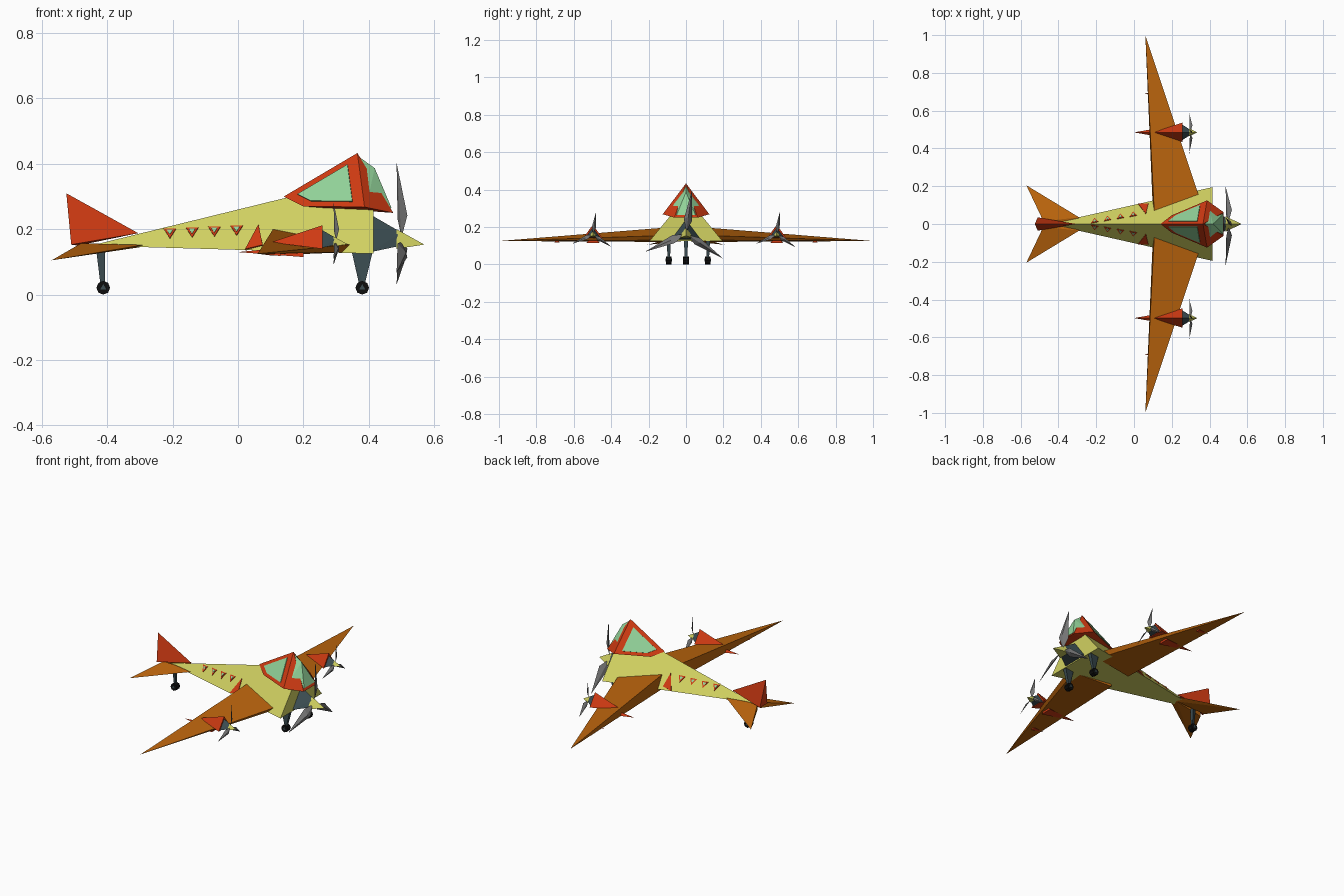
import bpy, bmesh, math
from mathutils import Vector, Matrix

if "Cube" in bpy.data.objects:
    bpy.data.objects.remove(bpy.data.objects["Cube"], do_unlink=True)


def material(name, r, g, b):
    m = bpy.data.materials.new(name)
    m.use_nodes = True
    m.diffuse_color = (r, g, b, 1)
    bsdf = m.node_tree.nodes["Principled BSDF"]
    bsdf.inputs["Base Color"].default_value = (r, g, b, 1)
    bsdf.inputs["Roughness"].default_value = 0.8
    return m


YELLOW = material("pale yellow", 0.64, 0.64, 0.12)
RED = material("red", 0.62, 0.042, 0.006)
ORANGE = material("burnt orange", 0.5, 0.13, 0.004)
GLASS = material("mint glass", 0.29, 0.65, 0.32)
SLATE = material("dark slate", 0.045, 0.075, 0.085)
GREY = material("blade grey", 0.18, 0.18, 0.18)
BLACK = material("tyre black", 0.004, 0.004, 0.004)


def finish(name, bm, mat):
    bmesh.ops.recalc_face_normals(bm, faces=bm.faces)
    me = bpy.data.meshes.new(name)
    bm.to_mesh(me)
    bm.free()
    me.materials.append(mat)
    ob = bpy.data.objects.new(name, me)
    bpy.context.collection.objects.link(ob)
    return ob


def hull(name, pts, mat):
    """Faceted solid around a few corner points."""
    bm = bmesh.new()
    for p in pts:
        bm.verts.new(p)
    res = bmesh.ops.convex_hull(bm, input=bm.verts)
    loose = [v for v in res["geom_interior"] if isinstance(v, bmesh.types.BMVert)]
    bmesh.ops.delete(bm, geom=loose, context="VERTS")
    return finish(name, bm, mat)


def plate(name, pts, shrink, depth, mat):
    """Thin plate lying on a flat face, shrunk towards the face centre."""
    pts = [Vector(p) for p in pts]
    c = sum(pts, Vector()) / len(pts)
    n = (pts[1] - pts[0]).cross(pts[2] - pts[0]).normalized() * depth
    q = [c + (p - c) * shrink for p in pts]
    return hull(name, [p + n for p in q] + [p - n for p in q], mat)


def tri(x, y, half, low, high):
    """Upright triangular section across the x axis."""
    return [(x, y - half, low), (x, y + half, low), (x, y, high)]


# Fuselage: long triangular pyramid, tip at the tail
TAIL = Vector((-0.45, 0, 0.15))
hull("fuselage", [TAIL] + tri(0.415, 0, 0.195, 0.125, 0.362), YELLOW)


def skin(x, z, s):
    """Point on the sloping fuselage side."""
    top = TAIL.z + 0.245 * (x - TAIL.x)
    return (x, s * 0.823 * (top - z), z)


for s, side in ((1, "left"), (-1, "right")):
    # Cabin windows and rear door
    for i in range(4):
        x, z = -0.208 + 0.068 * i, 0.189 + 0.003 * i
        corners = [skin(x - 0.019, z + 0.012, s), skin(x + 0.019, z + 0.012, s),
                   skin(x, z - 0.018, s)]
        plate(f"{side}_window_frame_{i}", corners, 1, 0.003, RED)
        plate(f"{side}_window_glass_{i}", corners, 0.5, 0.0045, GLASS)
    door = [skin(0.022, 0.137, s), skin(0.076, 0.15, s), skin(0.063, 0.213, s)]
    plate(f"{side}_door", door, 1, 0.004, RED)

    # Wing: wedge with a tall trailing edge
    hull(f"{side}_wing", [(0.06, s, 0.125), (0.107, s * 0.07, 0.2),
                          (0.1, s * 0.07, 0.12), (0.36, s * 0.1, 0.155),
                          (0.34, s * 0.1, 0.13)], ORANGE)
    hull(f"{side}_aileron_guide", tri(0.13, s * 0.69, 0.014, 0.118, 0.135)
         + [(0.055, s * 0.69, 0.127)], RED)

    # Tailplane
    hull(f"{side}_tailplane", [(-0.57, s * 0.205, 0.105), (-0.29, s * 0.035, 0.152),
                               (-0.48, s * 0.015, 0.157), (-0.48, s * 0.015, 0.125),
                               (-0.3, 0, 0.145)], ORANGE)

# Tail fin
hull("tail_fin", [(-0.305, 0, 0.188), (-0.525, 0, 0.31), (-0.51, 0.035, 0.153),
                  (-0.51, -0.035, 0.153), (-0.49, 0, 0.15)], RED)

# Canopy: red frame with glass side windows and a jutting windscreen
BACK, TOP, BROW = (0.14, 0, 0.3), (0.365, 0, 0.433), (0.418, 0, 0.387)


def pair(x, y, z):
    return [(x, y, z), (x, -y, z)]


MID, WIDE, NOSE = pair(0.2, 0.046, 0.27), pair(0.387, 0.125, 0.268), pair(0.475, 0.062, 0.25)
hull("canopy_frame", [BACK, TOP] + MID + WIDE + NOSE, RED)
for k, side in enumerate(("left", "right")):
    plate(f"{side}_canopy_glass", [BACK, MID[k], WIDE[k], TOP], 0.68, 0.004, GLASS)
hull("windscreen", [(0.372, 0, 0.42), BROW] + pair(0.394, 0.108, 0.276)
     + pair(0.47, 0.05, 0.264), GLASS)


def engine(name, x, y, z, k):
    """Slate gearbox, yellow spinner and three pointed blades."""
    def at(pts):
        return [(x + k * a, y + k * b, z + k * c) for a, b, c in pts]

    hull(name + "_gearbox", at(tri(-0.095, 0, 0.085, -0.035, 0.08)
                               + tri(0.0, 0, 0.025, -0.015, 0.025)), SLATE)
    hull(name + "_spinner", at(tri(-0.015, 0, 0.04, -0.025, 0.035)
                               + [(0.07, 0, -0.012)]), YELLOW)
    for i in range(3):
        ang = math.radians(82 + 122 * i)
        u = Vector((0, math.cos(ang), math.sin(ang)))
        v = Vector((0, -u.z, u.y))
        ax = Vector((1, 0, 0))
        blade = [u * 0.01, u * 0.075 + v * 0.022 + ax * 0.018,
                 u * 0.07 - v * 0.022 - ax * 0.012, u * 0.09 + ax * 0.014,
                 u * 0.24 - ax * 0.015]
        hull(f"{name}_blade_{i}", at(blade), GREY)


engine("nose_engine", 0.5, 0, 0.165, 1)

# Wing engines with split nacelles above and below the wing
for y, side in ((0.485, "left"), (-0.498, "right")):
    hull(f"{side}_nacelle", [(0.1, y, 0.16)] + tri(0.258, y, 0.052, 0.14, 0.212), RED)
    hull(f"{side}_nacelle_tail", [(0.0, y, 0.13)] + tri(0.2, y, 0.035, 0.115, 0.15), RED)
    engine(f"{side}_engine", 0.3, y, 0.16, 0.51)


def wheel(name, x, y):
    for part, r, w, seg, mat in (("tyre", 0.021, 0.03, 8, BLACK),
                                 ("hub", 0.011, 0.034, 3, SLATE)):
        bm = bmesh.new()
        bmesh.ops.create_cone(bm, cap_ends=True, segments=seg, radius1=r, radius2=r, depth=w,
                              matrix=Matrix.Translation((x, y, 0.021))
                              @ Matrix.Rotation(math.pi / 2, 4, "X"))
        finish(f"{name}_{part}", bm, mat)


# Landing gear: tapered struts on small wheels
for name, x, y, lean, half in (("left_gear", 0.38, 0.117, 0, 0.034),
                               ("right_gear", 0.38, -0.092, 0, 0.034),
                               ("tail_gear", -0.412, 0, -0.008, 0.014)):
    top = [(x + lean + a, y + b, 0.14) for a, b in ((-half, 0), (half, 0.012), (half, -0.012))]
    low = [(x + a, y + b, z) for z in (0.075, 0.025)
           for a, b in ((-0.008, 0), (0.006, 0.006), (0.006, -0.006))]
    hull(name + "_strut", top + low, SLATE)
    wheel(name, x, y)
